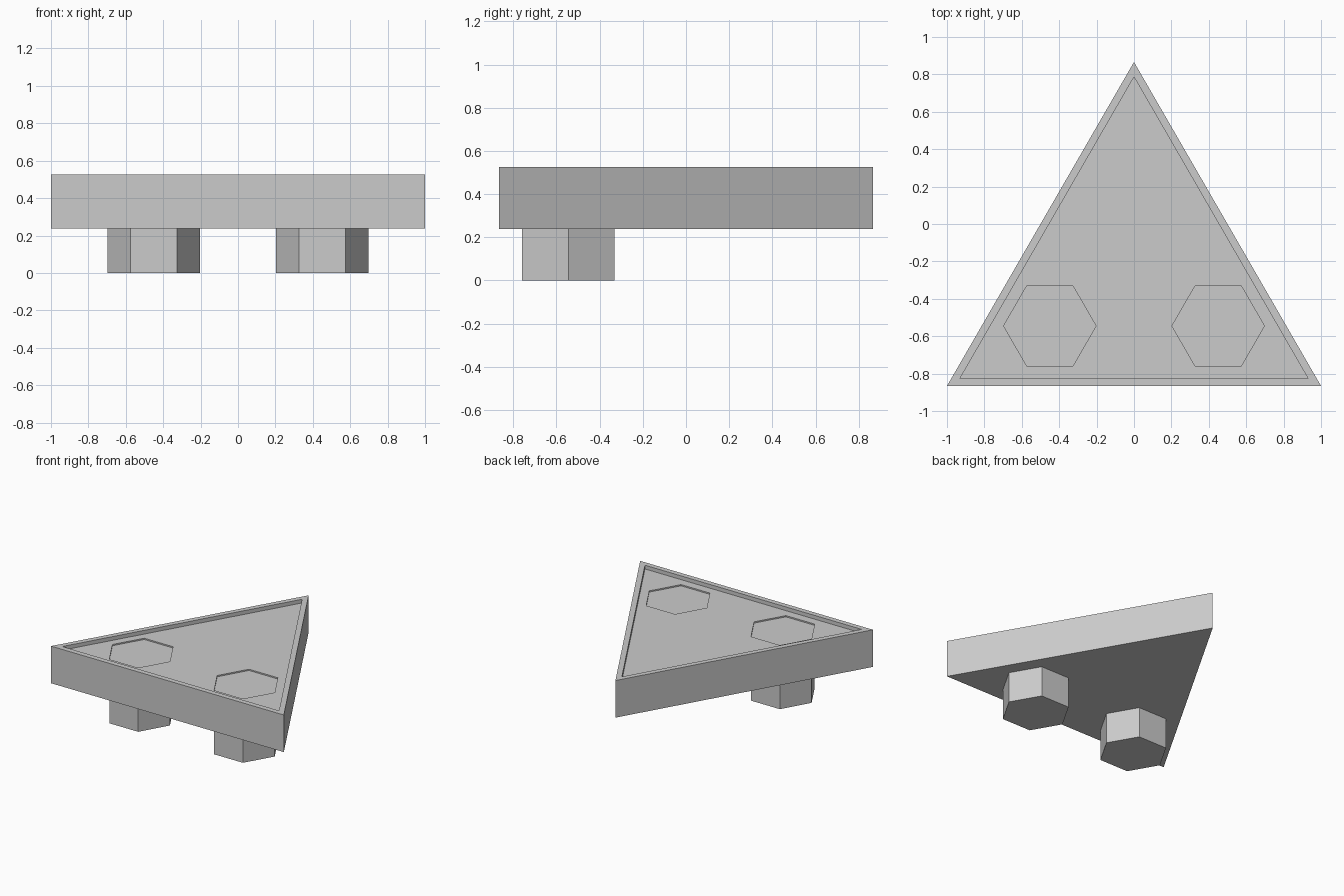
import bpy, bmesh, math

if "Cube" in bpy.data.objects:
    bpy.data.objects.remove(bpy.data.objects["Cube"])

PLATE_BOTTOM, PLATE_TOP = 0.238, 0.526
FLOOR, POCKET = 0.497, 0.487          # tray floor and shallow pocket floor
TRI_R, TRI_Y = 2 / math.sqrt(3), -math.sqrt(3) / 6
FOOT_R, FOOT_X, FOOT_Y = 0.247, 0.45, -0.545


def prism(name, sides, radius, x, y, z0, z1, turn=0.0):
    """Upright regular prism."""
    bm = bmesh.new()
    ring = [bm.verts.new((x + radius * math.cos(turn + i * math.tau / sides),
                          y + radius * math.sin(turn + i * math.tau / sides), z0))
            for i in range(sides)]
    base = bm.faces.new(ring)
    top = bmesh.ops.extrude_face_region(bm, geom=[base])
    for v in top["geom"]:
        if isinstance(v, bmesh.types.BMVert):
            v.co.z = z1
    bmesh.ops.recalc_face_normals(bm, faces=bm.faces)
    mesh = bpy.data.meshes.new(name)
    bm.to_mesh(mesh)
    bm.free()
    obj = bpy.data.objects.new(name, mesh)
    bpy.context.collection.objects.link(obj)
    return obj


def cut(target, cutter):
    """Subtract the cutter and discard it."""
    mod = target.modifiers.new("cut", 'BOOLEAN')
    mod.operation, mod.solver, mod.object = 'DIFFERENCE', 'EXACT', cutter
    cutter.hide_render = True
    bpy.context.view_layer.objects.active = target
    bpy.ops.object.modifier_apply(modifier=mod.name)
    bpy.data.objects.remove(cutter, do_unlink=True)


# Triangular plate with a thin raised rim
plate = prism("triangular_plate", 3, TRI_R, 0, TRI_Y, PLATE_BOTTOM, PLATE_TOP, math.pi / 2)
cut(plate, prism("tray_cutter", 3, TRI_R - 0.08, 0, TRI_Y, FLOOR, 0.7, math.pi / 2))

# Hexagonal feet, each with a matching shallow pocket in the tray floor
for side, label in ((-1, "left"), (1, "right")):
    cut(plate, prism("pocket_cutter", 6, FOOT_R, side * FOOT_X, FOOT_Y, POCKET, 0.7))
    prism(label + "_foot", 6, FOOT_R, side * FOOT_X, FOOT_Y, 0, PLATE_BOTTOM)
